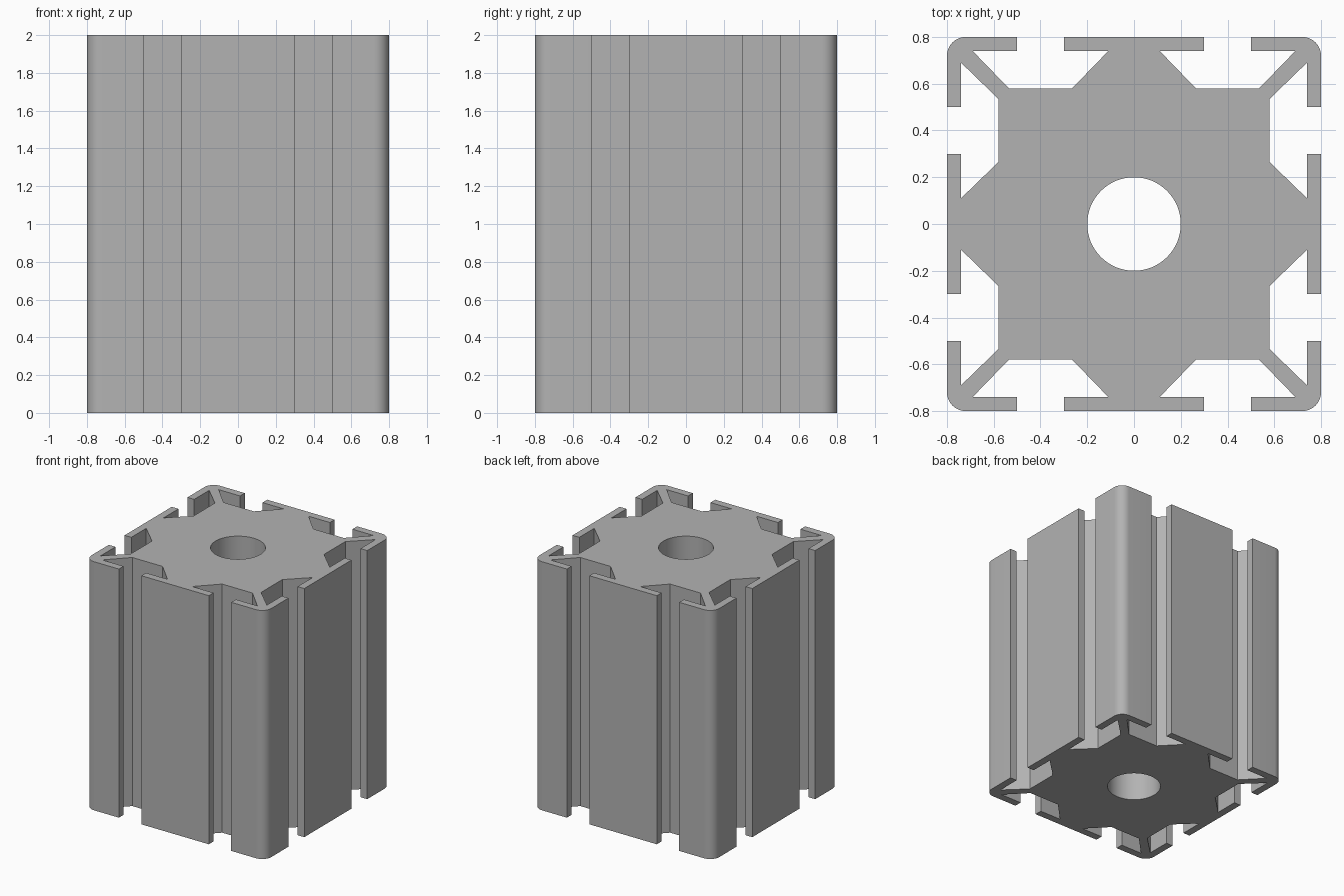
import bpy
import bmesh
from math import cos, sin, pi, radians
from mathutils import Matrix, Vector

HALF, HEIGHT, HOLE, CORNER = 0.8, 2.0, 0.2, 0.08

cube = bpy.data.objects.get("Cube")
if cube:
    bpy.data.objects.remove(cube, do_unlink=True)

# Plain aluminium colour
metal = bpy.data.materials.new("aluminium grey")
metal.use_nodes = True
grey = (0.45, 0.45, 0.45, 1)
metal.diffuse_color = grey
metal.node_tree.nodes["Principled BSDF"].inputs["Base Color"].default_value = grey


def arc(cx, cy, radius, start, end, steps):
    angles = [start + (end - start) * i / steps for i in range(steps + 1)]
    return [Vector((cx + radius * cos(a), cy + radius * sin(a), 0)) for a in angles]


# One T-slot, from its outer lip round to its inner lip
slot = [Vector((x, y, 0)) for x, y in (
    (0.5, 0.8), (0.5, 0.74), (0.69, 0.74), (0.535, 0.58),
    (0.265, 0.58), (0.11, 0.74), (0.3, 0.74), (0.3, 0.8))]
mirrored = [Vector((-p.x, p.y, 0)) for p in reversed(slot)]

# One side: rounded corner and two slots, repeated on all four sides
centre = HALF - CORNER
side = arc(centre, centre, CORNER, 0, pi / 2, 10) + slot + mirrored
outline = [Matrix.Rotation(k * pi / 2, 3, "Z") @ p for k in range(4) for p in side]
bore = arc(0, 0, HOLE, 0, 2 * pi, 64)[:-1]

# Fill the cross-section and extrude it upward
bm = bmesh.new()
edges = []
for loop in (outline, bore):
    verts = [bm.verts.new(p) for p in loop]
    edges += [bm.edges.new((a, b)) for a, b in zip(verts, verts[1:] + verts[:1])]
bmesh.ops.triangle_fill(bm, edges=edges, use_beauty=True, use_dissolve=False)
top = bmesh.ops.extrude_face_region(bm, geom=bm.faces[:], use_keep_orig=True)
bmesh.ops.translate(bm, vec=(0, 0, HEIGHT),
                    verts=[g for g in top["geom"] if isinstance(g, bmesh.types.BMVert)])
bmesh.ops.recalc_face_normals(bm, faces=bm.faces[:])

mesh = bpy.data.meshes.new("slotted_extrusion")
bm.to_mesh(mesh)
bm.free()
mesh.materials.append(metal)
bar = bpy.data.objects.new("slotted_extrusion", mesh)
bpy.context.collection.objects.link(bar)

# Smooth the corners and bore, keep the slot edges sharp
bpy.ops.object.select_all(action="DESELECT")
bar.select_set(True)
bpy.context.view_layer.objects.active = bar
bpy.ops.object.shade_smooth_by_angle(angle=radians(30))
